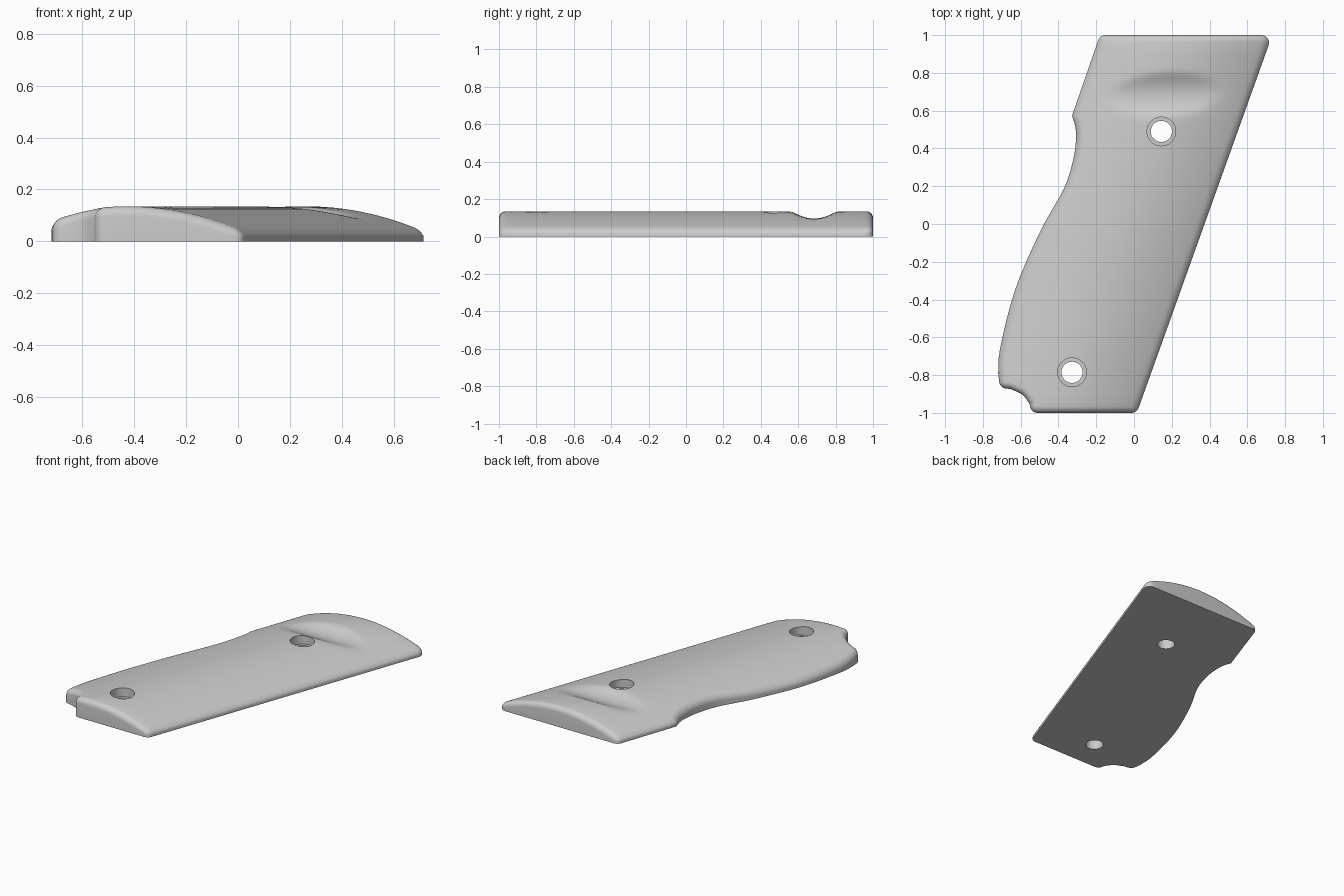
import bpy, bmesh, math
from mathutils import Vector

if "Cube" in bpy.data.objects:
    bpy.data.objects.remove(bpy.data.objects["Cube"])

SLANT = 0.358          # sideways lean of the panel per unit of y
EDGE = 0.036           # radius of the rounded top edge
CORNER = 0.04          # radius of the outline corners


def crown(x, y):
    """Height of the domed top, with the thumb groove blended in."""
    u = x - SLANT * y + 0.08
    dome = 0.135 - 0.475 * u * u
    groove = 0.097 + 2.9 * (y - 0.685) ** 2
    return 0.5 * (dome + groove - math.sqrt((dome - groove) ** 2 + 0.0001))


def smooth_curve(points, steps=4):
    """Catmull-Rom curve through the points."""
    p = [Vector(q) for q in points]
    p = [2 * p[0] - p[1]] + p + [2 * p[-1] - p[-2]]
    out = []
    for a, b, c, d in zip(p, p[1:], p[2:], p[3:]):
        for i in range(steps):
            t = i / steps
            out.append(0.5 * (2 * b + (c - a) * t + (2 * a - 5 * b + 4 * c - d) * t * t
                              + (3 * b - a - 3 * c + d) * t ** 3))
    return out + [p[-2]]


def fillet(before, corner, after, n=6):
    """Arc that rounds one outline corner."""
    p = Vector(corner)
    a, b = (Vector(before) - p).normalized(), (Vector(after) - p).normalized()
    half = a.angle(b) / 2
    c = p + (a + b).normalized() * CORNER / math.sin(half)
    t = CORNER / math.tan(half)
    s, e = p + a * t - c, p + b * t - c
    sweep = s.angle(e)
    return [c + (s * math.sin(sweep * (1 - i / n)) + e * math.sin(sweep * i / n))
            / math.sin(sweep) for i in range(n + 1)]


# Outline: straight back edge, waisted front edge and a notch at the foot
front = smooth_curve([(-0.328, 0.574), (-0.311, 0.515), (-0.307, 0.447), (-0.322, 0.34),
                      (-0.37, 0.19), (-0.497, -0.04), (-0.63, -0.35), (-0.709, -0.66),
                      (-0.719, -0.79)])
notch = smooth_curve([(-0.655, -0.873), (-0.593, -0.902), (-0.561, -0.94), (-0.551, -0.956)],
                     steps=3)
foot, heel = Vector((-0.549, -1)), Vector((0.015, -1))
top_back, top_front = Vector((0.732, 1)), Vector((-0.18, 1))
toe = Vector((-0.71, -0.868))
corners = (fillet(notch[-1], foot, heel) + fillet(foot, heel, top_back)
           + fillet(heel, top_back, top_front) + fillet(top_back, top_front, front[0]))
rough = corners + front + fillet(front[-1], toe, notch[0]) + notch
outline = []
for a, b in zip(rough, rough[1:] + rough[:1]):
    if (b - a).length < 0.004:
        continue
    n = max(1, math.ceil((b - a).length / 0.05))
    outline += [a.lerp(b, i / n) for i in range(n)]


def inset(points, dist):
    """Offset the counter-clockwise outline inwards."""
    out = []
    for i, p in enumerate(points):
        d1 = (p - points[i - 1]).normalized()
        d2 = (points[(i + 1) % len(points)] - p).normalized()
        n1, n2 = Vector((-d1.y, d1.x)), Vector((-d2.y, d2.x))
        m = (n1 + n2).normalized()
        out.append(p + m * dist / max(0.5, m.dot(n1)))
    return out


# Grip panel: flat base, short wall, rounded rim rings, then the domed top
bm = bmesh.new()
rings = [[bm.verts.new((p.x, p.y, 0)) for p in outline]]
drop = {}
STEPS = 6
for k in range(STEPS + 1):
    t = math.pi / 2 * k / STEPS
    ring = [bm.verts.new((p.x, p.y, 0)) for p in inset(outline, EDGE * (1 - math.cos(t)))]
    drop.update({v: 1 - math.sin(t) for v in ring})
    rings.append(ring)
count = len(outline)
for low, high in zip(rings, rings[1:]):
    for i in range(count):
        j = (i + 1) % count
        bm.faces.new((low[i], low[j], high[j], high[i]))
bm.faces.new(rings[0][::-1])
top = [bm.faces.new(rings[-1])]
base = set(rings[0])


def slice_top(point, normal):
    """Cut the top faces along one plane."""
    global top
    geom = set(top)
    for f in top:
        geom.update(f.edges)
        geom.update(f.verts)
    res = bmesh.ops.bisect_plane(bm, geom=list(geom), dist=1e-5, plane_co=point, plane_no=normal)
    top = [g for g in res['geom'] if isinstance(g, bmesh.types.BMFace)]


for i in range(-17, 12):
    slice_top((0.03 * i + 0.011, 0, 0), (1, -SLANT, 0))
for y in [-0.9 + 0.1 * i for i in range(14)] + [0.48 + 0.0151 * i for i in range(28)]:
    slice_top((0, y, 0), (0, 1, 0))

for v in bm.verts:
    if v not in base:
        h = crown(v.co.x, v.co.y)
        v.co.z = h - drop.get(v, 0) * min(EDGE, 0.6 * h)
bmesh.ops.triangulate(bm, faces=[f for f in bm.faces if len(f.verts) > 4])
bmesh.ops.recalc_face_normals(bm, faces=bm.faces)
mesh = bpy.data.meshes.new("grip_panel")
bm.to_mesh(mesh)
bm.free()
panel = bpy.data.objects.new("grip_panel", mesh)
bpy.context.collection.objects.link(panel)
grey = bpy.data.materials.new("plain_grey")
grey.diffuse_color = (0.6, 0.6, 0.6, 1)
grey.use_nodes = True
grey.node_tree.nodes["Principled BSDF"].inputs["Base Color"].default_value = grey.diffuse_color
mesh.materials.append(grey)

# Screw holes: narrow through hole with a wider recess above it
for x, y in ((0.145, 0.49), (-0.328, -0.785)):
    for radius, z0 in ((0.056, -0.1), (0.076, 0.075)):
        bpy.ops.mesh.primitive_cylinder_add(vertices=48, radius=radius, depth=0.4,
                                            location=(x, y, z0 + 0.2))
        cutter = bpy.context.object
        cutter.name = "hole_cutter"
        cutter.hide_render = True
        bpy.context.view_layer.objects.active = panel
        mod = panel.modifiers.new("hole", 'BOOLEAN')
        mod.operation, mod.solver, mod.object = 'DIFFERENCE', 'EXACT', cutter
        bpy.ops.object.modifier_apply(modifier=mod.name)
        bpy.data.objects.remove(cutter)

bpy.ops.object.select_all(action='DESELECT')
panel.select_set(True)
bpy.context.view_layer.objects.active = panel
bpy.ops.object.shade_smooth_by_angle(angle=math.radians(35))
